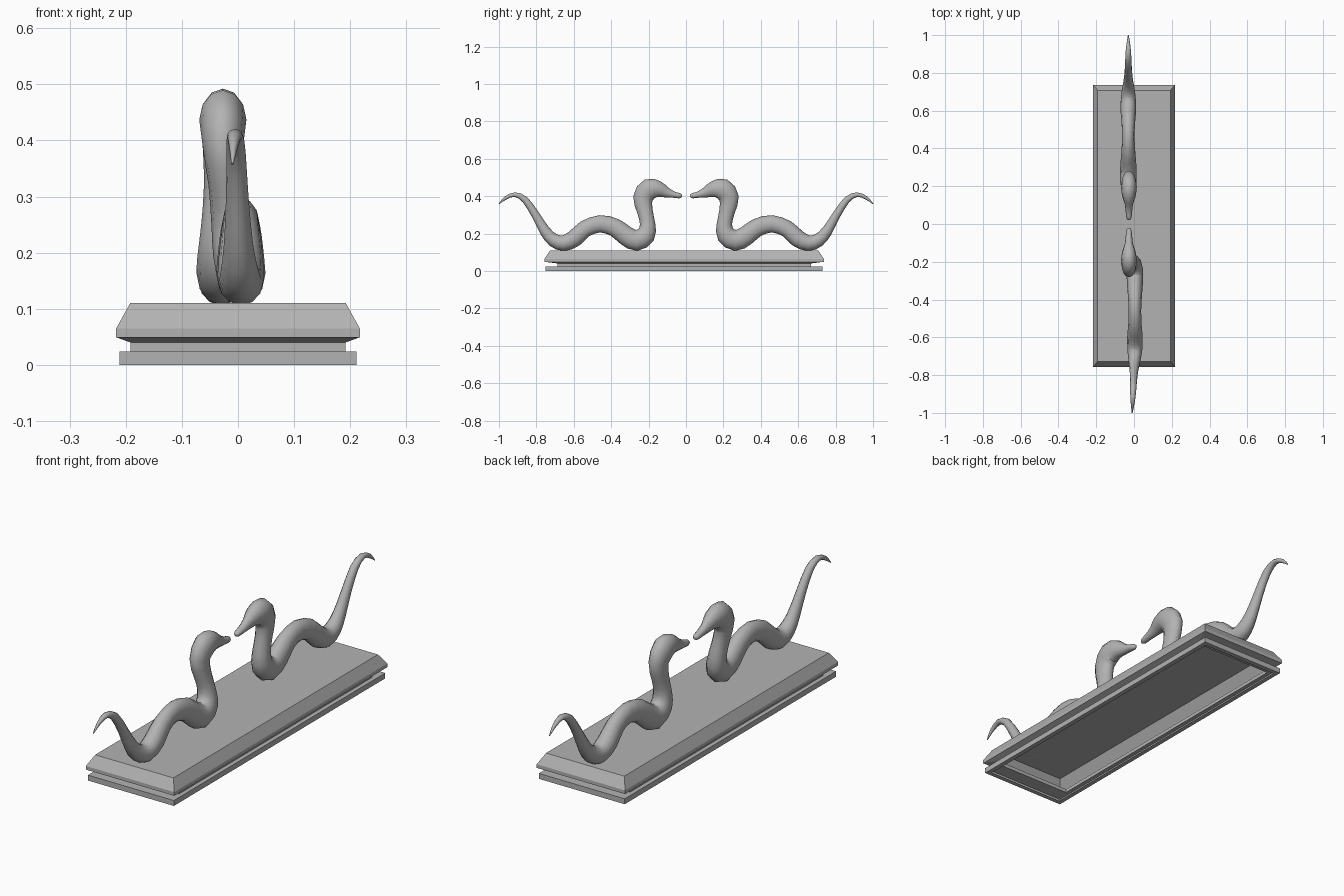
import bpy, bmesh, math
from mathutils import Vector

cube = bpy.data.objects.get("Cube")
if cube:
    bpy.data.objects.remove(cube, do_unlink=True)

grey = bpy.data.materials.new("plain grey")
grey.use_nodes = True
GREY = (0.45, 0.45, 0.45, 1)
grey.diffuse_color = GREY
grey.node_tree.nodes["Principled BSDF"].inputs["Base Color"].default_value = GREY


def make_object(name, bm, angle):
    bmesh.ops.recalc_face_normals(bm, faces=bm.faces)
    mesh = bpy.data.meshes.new(name)
    bm.to_mesh(mesh)
    bm.free()
    mesh.materials.append(grey)
    obj = bpy.data.objects.new(name, mesh)
    bpy.context.collection.objects.link(obj)
    bpy.ops.object.select_all(action='DESELECT')
    obj.select_set(True)
    bpy.context.view_layer.objects.active = obj
    bpy.ops.object.shade_smooth_by_angle(angle=math.radians(angle))
    return obj


def bridge(bm, a, b):
    n = len(a)
    for i in range(n):
        bm.faces.new((a[i], a[(i + 1) % n], b[(i + 1) % n], b[i]))


# Hollow moulded plinth: one rectangular outline swept up a stepped profile
def plinth():
    profile = [(0.19, 0), (0.211, 0), (0.211, 0.024), (0.192, 0.024),
               (0.192, 0.04), (0.217, 0.049), (0.217, 0.065), (0.192, 0.11)]
    bm = bmesh.new()
    rings = []
    for half, z in profile:
        length = half + (0.525 if half < 0.2 and z == 0.11 else 0.485 if 0 < z < 0.045 and half < 0.2 else 0.53)
        rings.append([bm.verts.new((sx * half, sy * length - 0.01, z))
                      for sx, sy in ((-1, -1), (1, -1), (1, 1), (-1, 1))])
    for a, b in zip(rings, rings[1:]):
        bridge(bm, a, b)
    bm.faces.new(rings[-1])
    make_object("plinth", bm, 20)


# Serpent spine from tail tip to snout: y, z, thickness radius, sideways radius
SPINE = [
    (-1.0, .358, .002, .002), (-.965, .39, .009, .008), (-.915, .408, .012, .014),
    (-.86, .38, .018, .017), (-.805, .3, .022, .02), (-.755, .215, .029, .026),
    (-.71, .166, .036, .034), (-.655, .148, .042, .04), (-.595, .175, .046, .041),
    (-.54, .225, .045, .036), (-.46, .252, .046, .033), (-.38, .232, .049, .037),
    (-.32, .187, .052, .042), (-.265, .163, .056, .044), (-.215, .193, .052, .043),
    (-.205, .25, .041, .037), (-.22, .32, .042, .033), (-.23, .39, .053, .036),
    (-.195, .437, .058, .042), (-.145, .436, .043, .035), (-.105, .42, .028, .022),
    (-.065, .408, .017, .017), (-.035, .402, .014, .014), (-.022, .4, .007, .007)]


def spline(p, q, r, s, t):
    return 0.5 * (2 * q + (r - p) * t + (2 * p - 5 * q + 4 * r - s) * t * t
                  + (3 * q - p - 3 * r + s) * t ** 3)


# Tapered tube along the spine; the body may stand aside from the head
def serpent(name, facing, tail_x, body_x, head_x, sides=12):
    pts = [Vector(p) for p in SPINE]
    last = len(pts) - 1
    path = []
    for i in range(last):
        near = [pts[min(max(i + k, 0), last)] for k in (-1, 0, 1, 2)]
        path += [spline(*near, t) for t in (0, 0.5)]
    path.append(pts[-1])
    bm = bmesh.new()
    rings = []
    for i, (y, z, thick, wide) in enumerate(path):
        f = i / (len(path) - 1)
        if f < 0.3:
            x = tail_x + (body_x - tail_x) * f / 0.3
        else:
            x = body_x + (head_x - body_x) * min(max((f - 0.58) / 0.15, 0), 1)
        a, b = path[max(i - 1, 0)], path[min(i + 1, len(path) - 1)]
        along = Vector((b[0] - a[0], b[1] - a[1])).normalized()
        ring = []
        for k in range(sides):
            ang = math.tau * k / sides
            out = thick * math.sin(ang)
            ring.append(bm.verts.new((x + wide * math.cos(ang),
                                      facing * (y - along.y * out),
                                      z + along.x * out)))
        rings.append(ring)
    for a, b in zip(rings, rings[1:]):
        bridge(bm, a, b)
    bm.faces.new(rings[0])
    bm.faces.new(rings[-1])
    make_object(name, bm, 60)


plinth()
serpent("front_serpent", 1, -0.01, 0.005, -0.027)
serpent("back_serpent", -1, -0.03, -0.03, -0.027)
